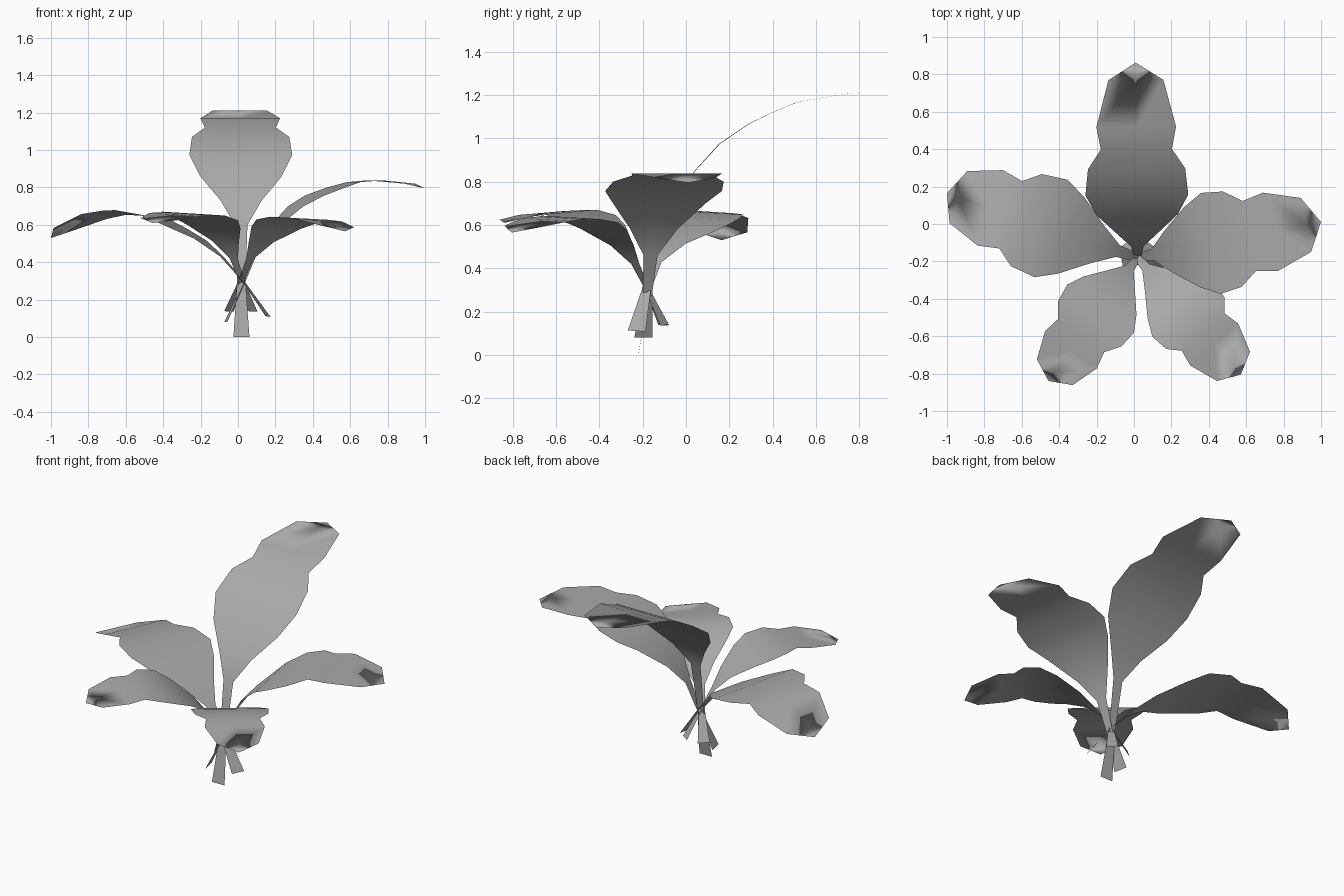
import bpy
import bmesh
from math import radians
from mathutils import Matrix, Vector

cube = bpy.data.objects.get("Cube")
if cube:
    bpy.data.objects.remove(cube, do_unlink=True)

GREY = (0.4, 0.4, 0.4, 1)
leaf_grey = bpy.data.materials.new("leaf grey")
leaf_grey.use_nodes = True
leaf_grey.diffuse_color = GREY
leaf_grey.node_tree.nodes["Principled BSDF"].inputs["Base Color"].default_value = GREY

# Half widths shared by all leaves, from stem foot to just before the tip
WIDTHS = (.043, .022, .033, .11, .218, .275, .26, .19, .213, .147)
# Where the stems cross
CROSSING = Vector((.018, -.18, 0))


def leaf(name, heading, size, roll, reach, height):
    """Bent leaf blade: a two-column strip along a midrib, closed by a pointed tip."""
    turn = Matrix.Rotation(radians(heading), 3, "Z")
    bm = bmesh.new()

    def point(r, side, z):
        return bm.verts.new(CROSSING + turn @ Vector((r, side, z + roll * side)))

    rows = [[point(r, s * w * size, z) for s in (-1, 0, 1)]
            for r, z, w in zip(reach, height, WIDTHS)]
    tip = point(reach[-1], 0, height[-1])
    for a, b in zip(rows, rows[1:]):
        for i in range(2):
            bm.faces.new((a[i], b[i], b[i + 1], a[i + 1])[::-1])
    for i in range(2):
        bm.faces.new((rows[-1][i + 1], tip, rows[-1][i])[::-1])
    # Upper side of the blade faces the sky
    bm.normal_update()
    if sum(f.normal.z * f.calc_area() for f in bm.faces) < 0:
        bmesh.ops.reverse_faces(bm, faces=bm.faces)
    for f in bm.faces:
        f.smooth = True
    mesh = bpy.data.meshes.new(name)
    bm.to_mesh(mesh)
    bm.free()
    mesh.materials.append(leaf_grey)
    bpy.context.collection.objects.link(bpy.data.objects.new(name, mesh))


# Tall leaf at the back
leaf("back_leaf", 90.5, 1, 0,
     (-.04, .01, .06, .13, .23, .335, .475, .58, .7, .95, 1.043),
     (0, .3, .6, .73, .86, .975, 1.07, 1.12, 1.17, 1.21, 1.205))
# Spreading side leaves
leaf("left_leaf", 11, 1, 0,
     (-.085, .015, .085, .165, .297, .4, .517, .61, .725, .918, 1.0),
     (.08, .29, .46, .58, .7, .757, .8, .828, .838, .82, .795))
leaf("right_leaf", 161.3, 1, .06,
     (-.15, -.01, .11, .23, .376, .488, .626, .715, .83, 1.01, 1.075),
     (.11, .3, .43, .52, .59, .64, .663, .665, .645, .575, .53))
# Smaller leaves at the front
leaf("front_right_leaf", -125.8, .8, -.05,
     (-.1, -.01, .07, .145, .25, .336, .436, .514, .608, .755, .813),
     (.137, .29, .42, .51, .59, .635, .66, .66, .655, .63, .61))
leaf("front_left_leaf", -48.5, .8, -.04,
     (-.1, -.01, .07, .16, .28, .37, .468, .53, .62, .776, .835),
     (.137, .29, .42, .51, .585, .62, .635, .633, .625, .592, .565))
